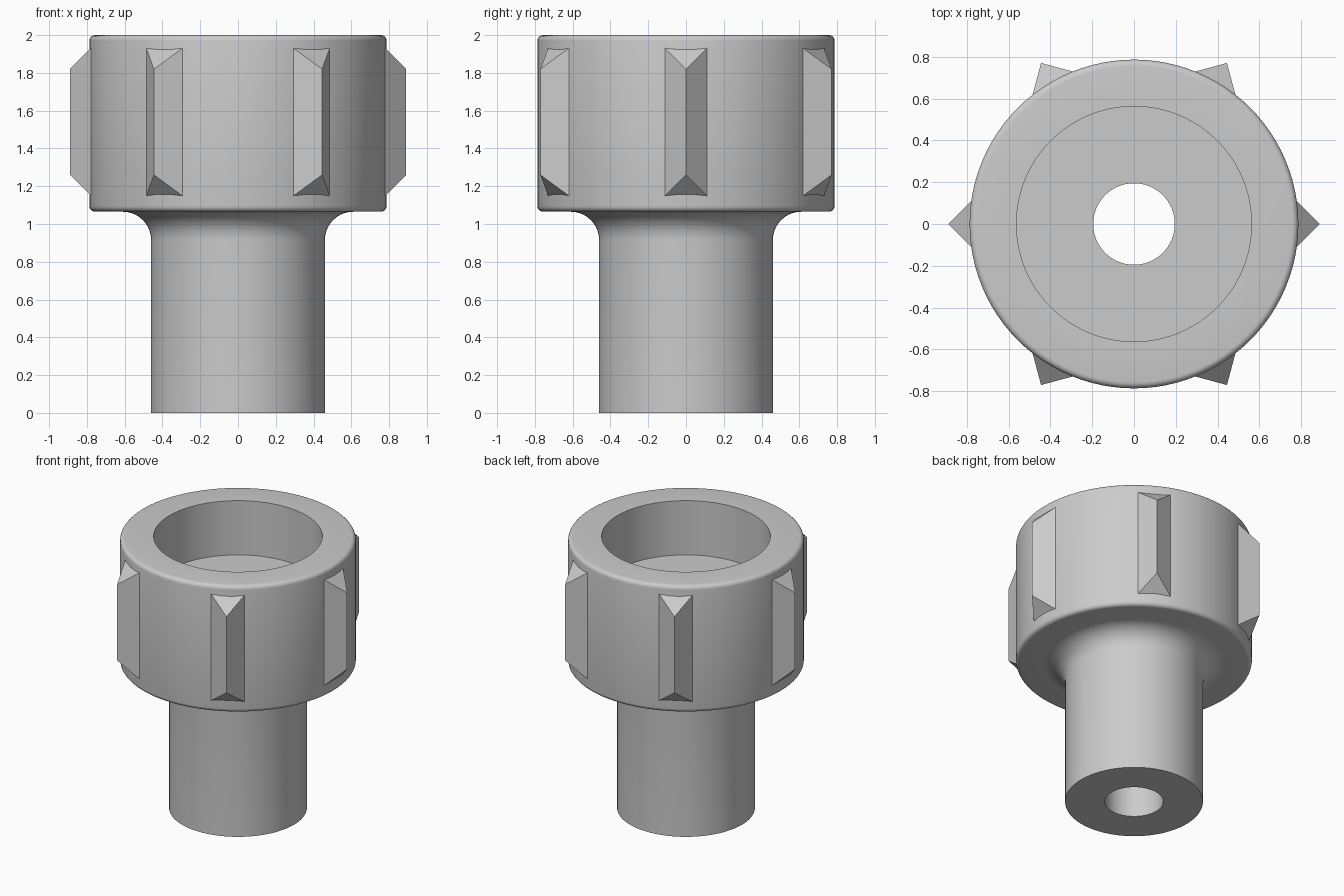
import bpy, bmesh
from math import sin, cos, pi, radians
from mathutils import Matrix, Vector

cube = bpy.data.objects.get("Cube")
if cube:
    bpy.data.objects.remove(cube, do_unlink=True)

grey = bpy.data.materials.new("plain grey")
grey.use_nodes = True
colour = (0.6, 0.6, 0.6, 1)
grey.diffuse_color = colour
grey.node_tree.nodes["Principled BSDF"].inputs["Base Color"].default_value = colour


def make_object(name, bm):
    bmesh.ops.recalc_face_normals(bm, faces=bm.faces)
    mesh = bpy.data.meshes.new(name)
    bm.to_mesh(mesh)
    bm.free()
    mesh.materials.append(grey)
    obj = bpy.data.objects.new(name, mesh)
    bpy.context.collection.objects.link(obj)
    return obj


def arc(cx, cz, r, start, end, steps):
    """Profile points along an arc, angles in degrees."""
    angles = [radians(start + (end - start) * i / steps) for i in range(steps + 1)]
    return [(cx + r * cos(a), cz + r * sin(a)) for a in angles]


def lathe(name, profile, segments=96):
    """Revolve a closed (radius, height) profile around z."""
    bm = bmesh.new()
    rings = [[bm.verts.new((r * cos(2 * pi * s / segments), r * sin(2 * pi * s / segments), z))
              for s in range(segments)] for r, z in profile]
    for ring, following in zip(rings, rings[1:] + rings[:1]):
        for s in range(segments):
            t = (s + 1) % segments
            bm.faces.new((ring[s], ring[t], following[t], following[s]))
    return make_object(name, bm)


# Stem, fillet, rounded collar, socket and through hole in one profile
bore, stem, socket, collar = 0.195, 0.46, 0.563, 0.787
under, top, floor = 1.065, 2.0, 1.6
fillet, edge = 0.15, 0.03
profile = [(bore, 0), (stem, 0)]
profile += arc(stem + fillet, under - fillet, fillet, 180, 90, 10)
profile += arc(collar - edge, under + edge, edge, -90, 0, 5)
profile += arc(collar - edge, top - edge, edge, 0, 90, 5)
profile += [(socket, top), (socket, floor), (bore, floor)]
body = lathe("collar_and_stem", profile)
bpy.context.view_layer.objects.active = body
body.select_set(True)
bpy.ops.object.shade_smooth_by_angle(angle=radians(30))

# Six grip ridges: right-angled wedges with sloping ends
peak, depth, low, high = 0.89, 0.135, 1.26, 1.82
for i in range(6):
    bm = bmesh.new()
    base = peak - depth
    points = [(peak, 0, low), (peak, 0, high)]
    points += [(base, y, z) for y in (-depth, depth) for z in (low - depth, high + depth)]
    turn = Matrix.Rotation(i * pi / 3, 3, 'Z')
    v = [bm.verts.new(turn @ Vector(p)) for p in points]
    for face in ((0, 1, 3, 2), (0, 4, 5, 1), (0, 2, 4), (1, 5, 3), (2, 3, 5, 4)):
        bm.faces.new([v[k] for k in face])
    make_object(f"grip_ridge_{i + 1}", bm)
